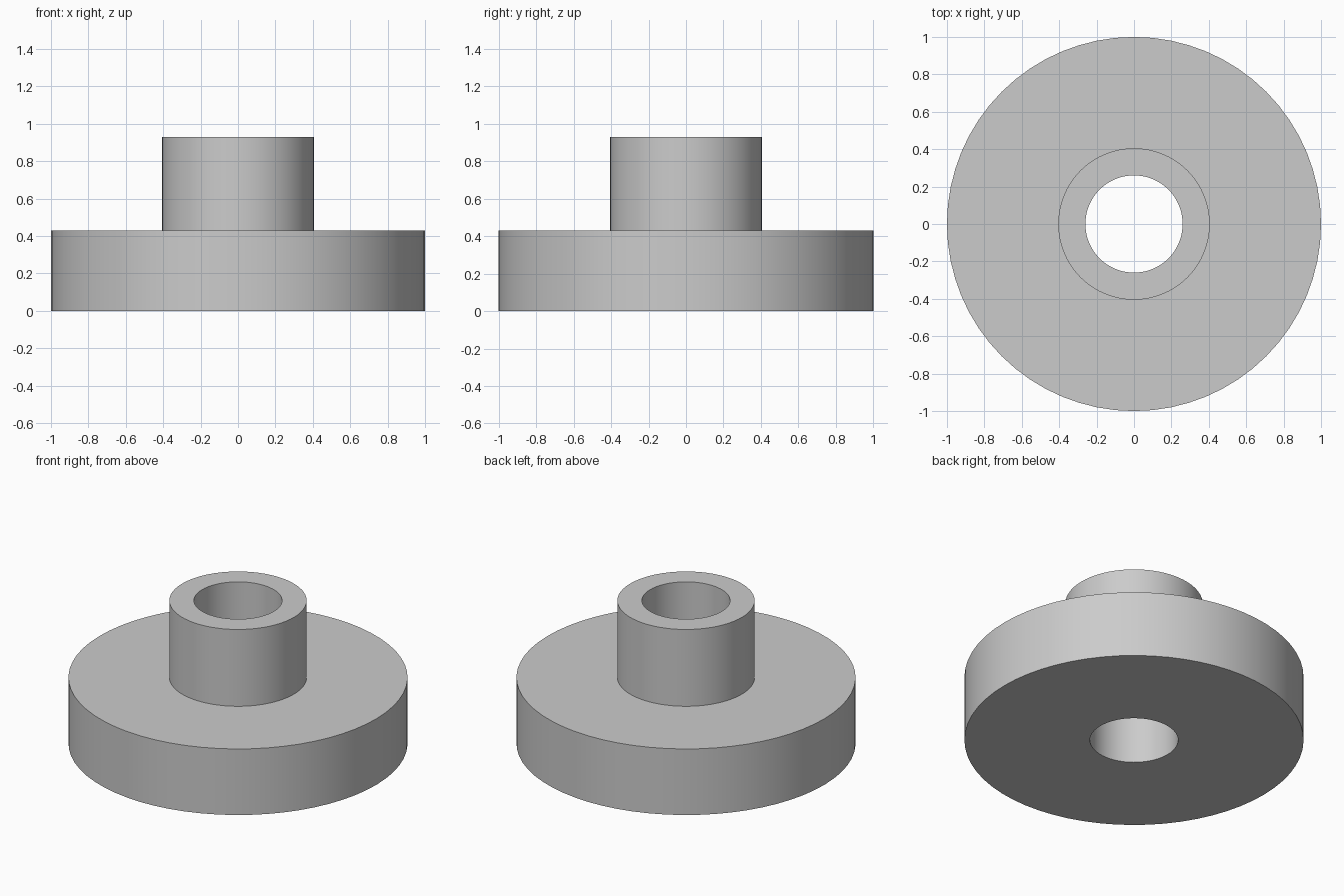
import bpy
import bmesh
from math import cos, sin, tau, radians

cube = bpy.data.objects.get("Cube")
if cube:
    bpy.data.objects.remove(cube, do_unlink=True)

SEGMENTS = 64
BORE, HUB, RIM = 0.26, 0.405, 1.0
FLANGE_TOP, HUB_TOP = 0.43, 0.93

# Plain grey material
grey = bpy.data.materials.new("plain_grey")
grey.use_nodes = True
colour = (0.6, 0.6, 0.6, 1)
grey.diffuse_color = colour
grey.node_tree.nodes["Principled BSDF"].inputs["Base Color"].default_value = colour


def lathe(name, profile, material):
    """Revolve a closed (radius, height) profile around the z axis."""
    bm = bmesh.new()
    rings = []
    for r, z in profile:
        angles = [tau * i / SEGMENTS for i in range(SEGMENTS)]
        rings.append([bm.verts.new((r * cos(a), r * sin(a), z)) for a in angles])
    for k, ring in enumerate(rings):
        above = rings[(k + 1) % len(rings)]
        for i in range(SEGMENTS):
            j = (i + 1) % SEGMENTS
            bm.faces.new((ring[i], ring[j], above[j], above[i]))
    bmesh.ops.recalc_face_normals(bm, faces=bm.faces)
    mesh = bpy.data.meshes.new(name)
    bm.to_mesh(mesh)
    bm.free()
    mesh.materials.append(material)
    obj = bpy.data.objects.new(name, mesh)
    bpy.context.collection.objects.link(obj)
    bpy.ops.object.select_all(action="DESELECT")
    obj.select_set(True)
    bpy.context.view_layer.objects.active = obj
    bpy.ops.object.shade_smooth_by_angle(angle=radians(30))
    return obj


# Wide flange with a raised hub and a straight through bore
lathe("flanged_bushing", [
    (BORE, 0), (RIM, 0), (RIM, FLANGE_TOP),
    (HUB, FLANGE_TOP), (HUB, HUB_TOP), (BORE, HUB_TOP),
], grey)
